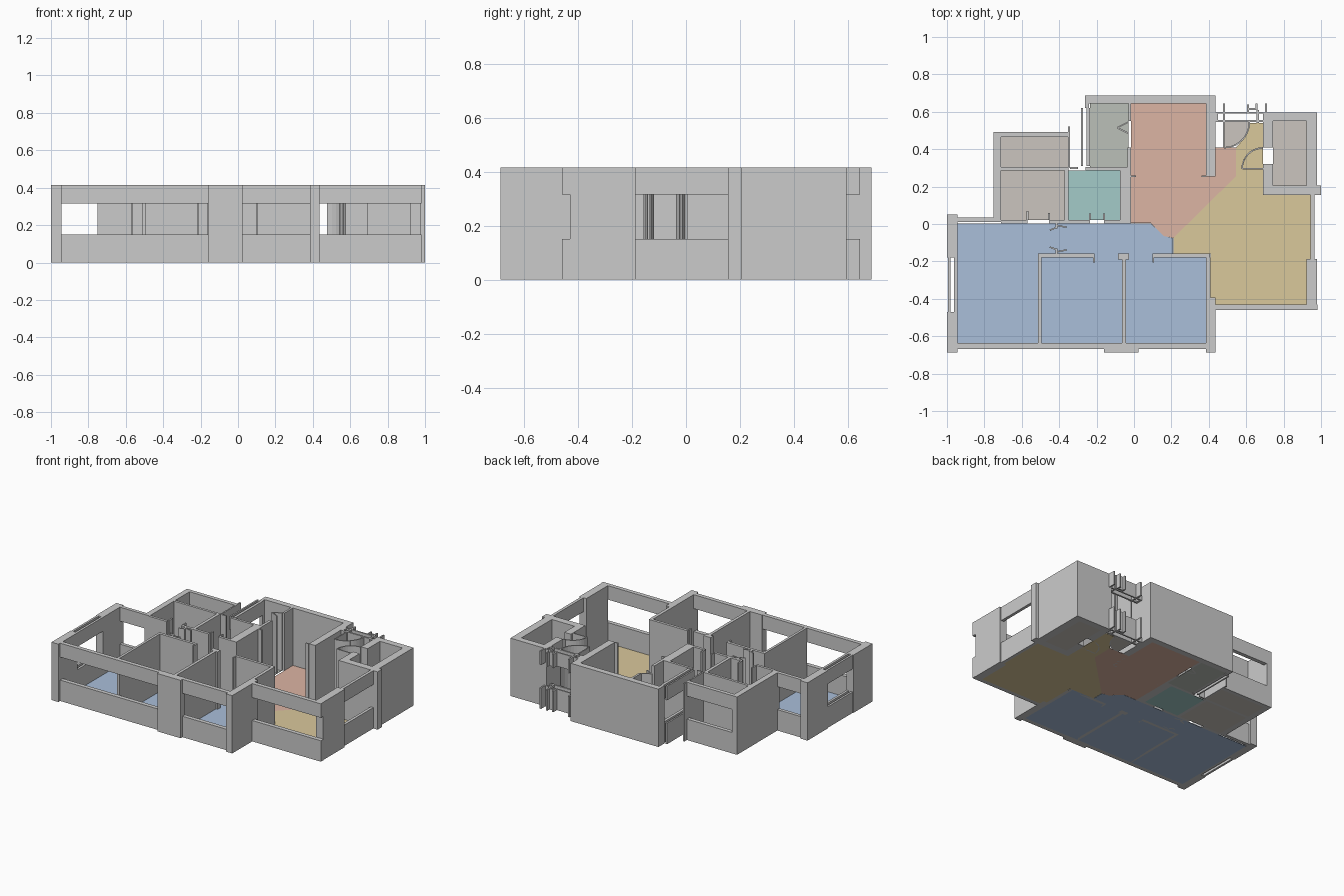
import bpy, bmesh, math

H, SILL, HEAD = 0.415, 0.15, 0.315   # wall height, window sill and head
FLOOR = 0.003


def add_object(name, bm, mat=None):
    bmesh.ops.recalc_face_normals(bm, faces=bm.faces)
    me = bpy.data.meshes.new(name)
    bm.to_mesh(me)
    bm.free()
    ob = bpy.data.objects.new(name, me)
    bpy.context.collection.objects.link(ob)
    if mat:
        me.materials.append(mat)
    return ob


def prism(bm, pts, z0, z1):
    """Extrude a plan outline from z0 to z1."""
    f = bm.faces.new([bm.verts.new((x, y, z0)) for x, y in pts])
    up = bmesh.ops.extrude_face_region(bm, geom=[f], use_keep_orig=True)
    for v in up["geom"]:
        if isinstance(v, bmesh.types.BMVert):
            v.co.z = z1


def rect(x0, x1, y0, y1):
    return [(x0, y0), (x1, y0), (x1, y1), (x0, y1)]


def walls(name, rects):
    bm = bmesh.new()
    for r in rects:
        prism(bm, rect(*r), 0, H)
    add_object(name, bm)


def windows(name, rects):
    """Sill band and head band with an open gap between."""
    bm = bmesh.new()
    for r in rects:
        prism(bm, rect(*r), 0, SILL)
        prism(bm, rect(*r), HEAD, H)
    add_object(name, bm)


def strip(bm, path, t=0.008):
    """Thin full-height wall along a polyline."""
    for (ax, ay), (bx, by) in zip(path, path[1:]):
        d = math.hypot(bx - ax, by - ay)
        nx, ny = -(by - ay) / d * t / 2, (bx - ax) / d * t / 2
        prism(bm, [(ax + nx, ay + ny), (bx + nx, by + ny),
                   (bx - nx, by - ny), (ax - nx, ay - ny)], 0, H)


def arc(cx, cy, r, a0, a1, n=10):
    return [(cx + r * math.cos(math.radians(a0 + (a1 - a0) * i / n)),
             cy + r * math.sin(math.radians(a0 + (a1 - a0) * i / n))) for i in range(n + 1)]


def floor(name, outlines, color):
    mat = bpy.data.materials.new(name + "_colour")
    mat.diffuse_color = (*color, 1)
    bm = bmesh.new()
    for pts in outlines:
        prism(bm, pts, 0, FLOOR)
    add_object(name, bm, mat)


# Outer piers and solid walls
walls("front_piers", [
    (-1, -0.945, -0.687, -0.47), (-0.16, 0.025, -0.687, -0.635), (0.385, 0.435, -0.687, -0.393)])
walls("left_pier", [(-1, -0.945, -0.18, 0.05)])
walls("right_pier", [(0.922, 0.978, -0.43, -0.187)])
walls("back_room_walls", [
    (-0.25, 0.435, 0.645, 0.687), (0.385, 0.435, 0.255, 0.645), (-0.262, -0.24, 0.62, 0.687)])
walls("side_room_wall", [(-0.75, -0.71, 0.01, 0.492), (-0.352, -0.342, 0.3, 0.52)])
walls("shaft_walls", [
    (0.69, 1.0, 0.155, 0.205), (0.922, 0.978, 0.205, 0.55), (0.69, 0.978, 0.55, 0.595),
    (0.69, 0.742, 0.41, 0.55), (0.69, 0.742, 0.205, 0.32)])

# Window bands
windows("front_left_window", [(-0.945, -0.16, -0.667, -0.637)])
windows("front_middle_window", [(0.025, 0.385, -0.667, -0.637)])
windows("front_right_window", [(0.435, 0.98, -0.46, -0.43)])
windows("left_window", [(-0.995, -0.98, -0.47, -0.18), (-0.962, -0.945, -0.47, -0.18)])
windows("right_window", [(0.945, 0.966, -0.187, 0.155)])
windows("rear_left_window", [(-0.945, -0.75, 0.01, 0.035)])
windows("balcony_window", [(-0.71, -0.352, 0.464, 0.492)])
windows("utility_window", [(-0.283, -0.272, 0.31, 0.62), (-0.255, -0.235, 0.31, 0.62)])

# Entrance frame and landing rails
windows("entrance_rails", [
    (0.435, 0.69, 0.545, 0.557), (0.435, 0.69, 0.59, 0.6),
    (0.435, 0.45, 0.557, 0.59), (0.475, 0.487, 0.54, 0.645), (0.655, 0.667, 0.54, 0.61),
    (0.7, 0.71, 0.595, 0.645), (0.605, 0.615, 0.6, 0.64), (0.65, 0.66, 0.61, 0.645),
    (0.615, 0.65, 0.61, 0.62)])

# Partitions between rooms
walls("bedroom_partitions", [
    (-0.513, -0.495, -0.637, -0.175), (-0.063, -0.042, -0.637, -0.175),
    (-0.513, -0.21, -0.178, -0.158), (-0.218, -0.208, -0.205, -0.178),
    (-0.085, -0.028, -0.19, -0.158), (0.1, 0.405, -0.178, -0.158),
    (0.098, 0.108, -0.205, -0.178), (0.385, 0.408, -0.393, -0.178)])
walls("corridor_partitions", [
    (-0.71, -0.57, 0.003, 0.022), (-0.455, -0.235, 0.003, 0.022), (-0.16, -0.015, 0.003, 0.022),
    (-0.575, -0.565, 0.022, 0.07), (-0.46, -0.45, 0.022, 0.06),
    (-0.24, -0.23, 0.022, 0.055), (-0.165, -0.155, 0.022, 0.055),
    (-0.42, -0.408, -0.025, 0.003), (-0.42, -0.408, -0.158, -0.13)])
walls("bath_partitions", [
    (-0.372, -0.35, 0.022, 0.3), (-0.075, -0.015, 0.022, 0.287),
    (-0.71, -0.352, 0.287, 0.305), (-0.26, -0.015, 0.287, 0.305),
    (-0.342, -0.3, 0.295, 0.305)])
walls("utility_partitions", [
    (-0.035, -0.015, 0.305, 0.41), (-0.03, -0.015, 0.55, 0.645),
    (-0.015, 0.012, 0.25, 0.26), (0.36, 0.385, 0.25, 0.26)])

# Door leaves and swing screens
bm = bmesh.new()
strip(bm, arc(0.48, 0.545, 0.137, 0, -90))
strip(bm, arc(0.69, 0.295, 0.112, 180, 90))
strip(bm, [(0.58, 0.295), (0.69, 0.295)])
strip(bm, [(0.48, 0.408), (0.48, 0.545)])
add_object("entrance_door_swings", bm)

bm = bmesh.new()
strip(bm, [(-0.03, 0.545), (-0.09, 0.515), (-0.03, 0.485)])
for s in (1, -1):
    strip(bm, [(-0.412, -0.078 + s * 0.06), (-0.45, -0.078 + s * 0.045)])
    strip(bm, [(-0.408, -0.078 + s * 0.07), (-0.36, -0.078 + s * 0.06)])
add_object("inner_door_leaves", bm)

# Coloured room floors
floor("bedroom_floor", [
    [(-0.945, -0.637), (-0.51, -0.637), (0.385, -0.637), (0.385, -0.16), (0.208, -0.16),
     (0.208, -0.075), (0.16, -0.065), (0.09, 0.003), (-0.945, 0.003)],
], (0.40, 0.52, 0.70))
floor("dining_floor", [
    [(-0.015, 0.645), (0.385, 0.645), (0.385, 0.408), (0.545, 0.408), (0.545, 0.255),
     (0.21, -0.075), (0.16, -0.065), (0.09, 0.005), (-0.015, 0.005)],
], (0.72, 0.46, 0.37))
floor("living_floor", [
    [(0.545, 0.255), (0.21, -0.075), (0.21, -0.158), (0.408, -0.158), (0.408, -0.393),
     (0.435, -0.393), (0.435, -0.43), (0.922, -0.43), (0.922, -0.187), (0.945, -0.187),
     (0.945, 0.155), (0.69, 0.155), (0.69, 0.54), (0.62, 0.54), (0.59, 0.46), (0.545, 0.408)],
], (0.70, 0.58, 0.33))
floor("bath_floor", [rect(-0.35, -0.075, 0.022, 0.287)], (0.37, 0.60, 0.58))
floor("utility_floor", [rect(-0.235, -0.03, 0.305, 0.645)], (0.50, 0.53, 0.48))
floor("service_floors", [
    rect(-0.71, -0.372, 0.022, 0.287), rect(-0.71, -0.352, 0.305, 0.464),
    rect(0.742, 0.922, 0.205, 0.55), [(0.48, 0.545)] + arc(0.48, 0.545, 0.137, 0, -90)[::-1],
], (0.60, 0.56, 0.52))
